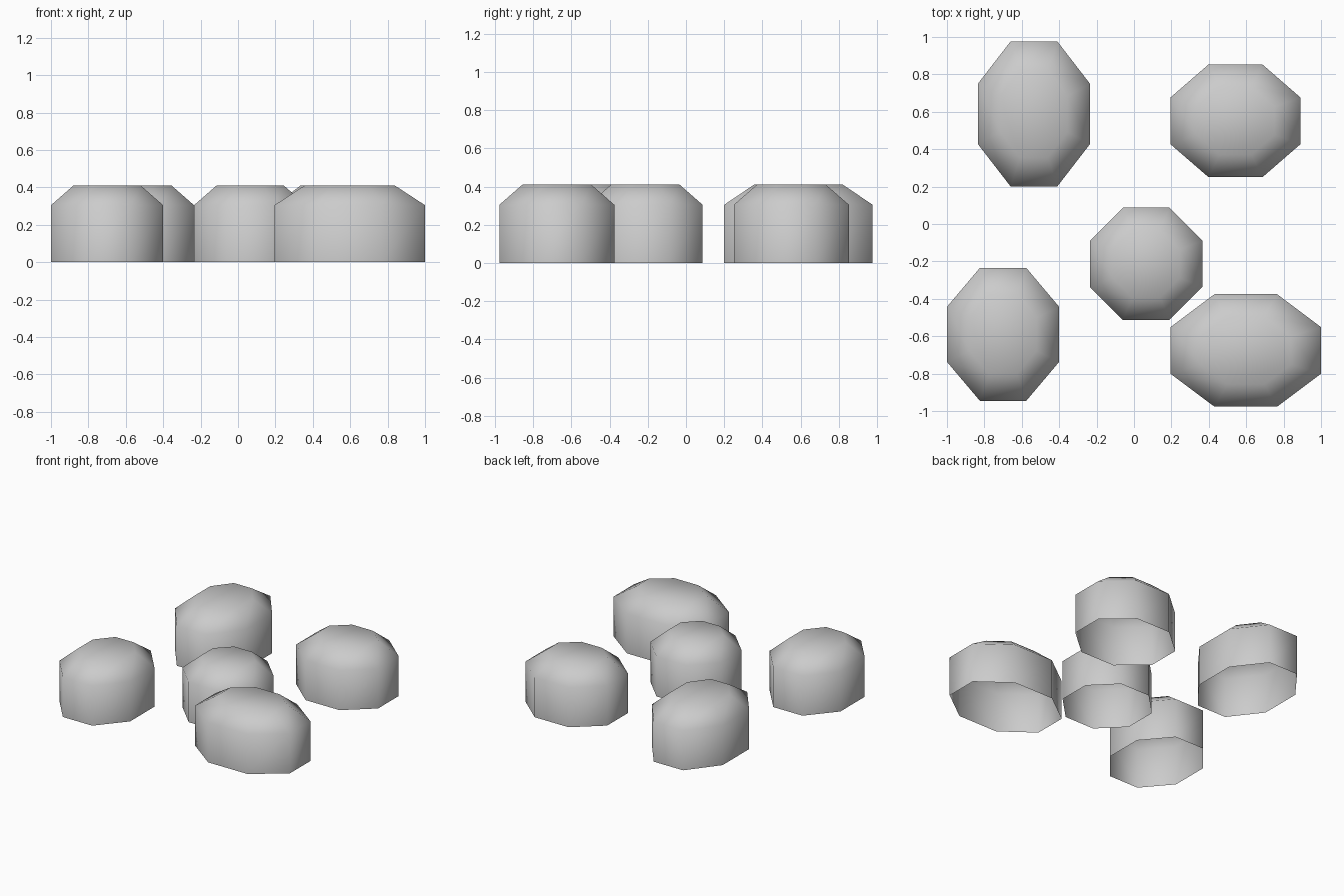
import bpy, bmesh, math

if "Cube" in bpy.data.objects:
    bpy.data.objects.remove(bpy.data.objects["Cube"])

# Profile of every block: (height, share of full width)
PROFILE = [(0.0, 1.0), (0.305, 1.0), (0.41, 0.6)]
SIDES = 8


def make_block(name, x0, x1, y0, y1):
    """Octagonal block with sloped shoulders, flat top and open underside."""
    bm = bmesh.new()
    apothem = math.cos(math.pi / SIDES)
    rings = []
    for z, s in PROFILE:
        ring = []
        for i in range(SIDES):
            a = 2 * math.pi * (i + 0.5) / SIDES
            ring.append(bm.verts.new((math.cos(a) / apothem * s * (x1 - x0) / 2,
                                      math.sin(a) / apothem * s * (y1 - y0) / 2, z)))
        rings.append(ring)
    # Walls and shoulders
    for low, high in zip(rings, rings[1:]):
        for i in range(SIDES):
            j = (i + 1) % SIDES
            bm.faces.new((low[i], low[j], high[j], high[i]))
    # Flat top
    bm.faces.new(rings[-1])
    for f in bm.faces:
        f.smooth = True
    mesh = bpy.data.meshes.new(name)
    bm.to_mesh(mesh)
    bm.free()
    obj = bpy.data.objects.new(name, mesh)
    obj.location = ((x0 + x1) / 2, (y0 + y1) / 2, 0)
    bpy.context.collection.objects.link(obj)


make_block("back_left_stone", -0.835, -0.235, 0.20, 0.977)
make_block("back_right_stone", 0.195, 0.89, 0.25, 0.853)
make_block("centre_stone", -0.235, 0.365, -0.513, 0.087)
make_block("front_left_stone", -1.0, -0.40, -0.945, -0.235)
make_block("front_right_stone", 0.195, 1.0, -0.977, -0.375)
